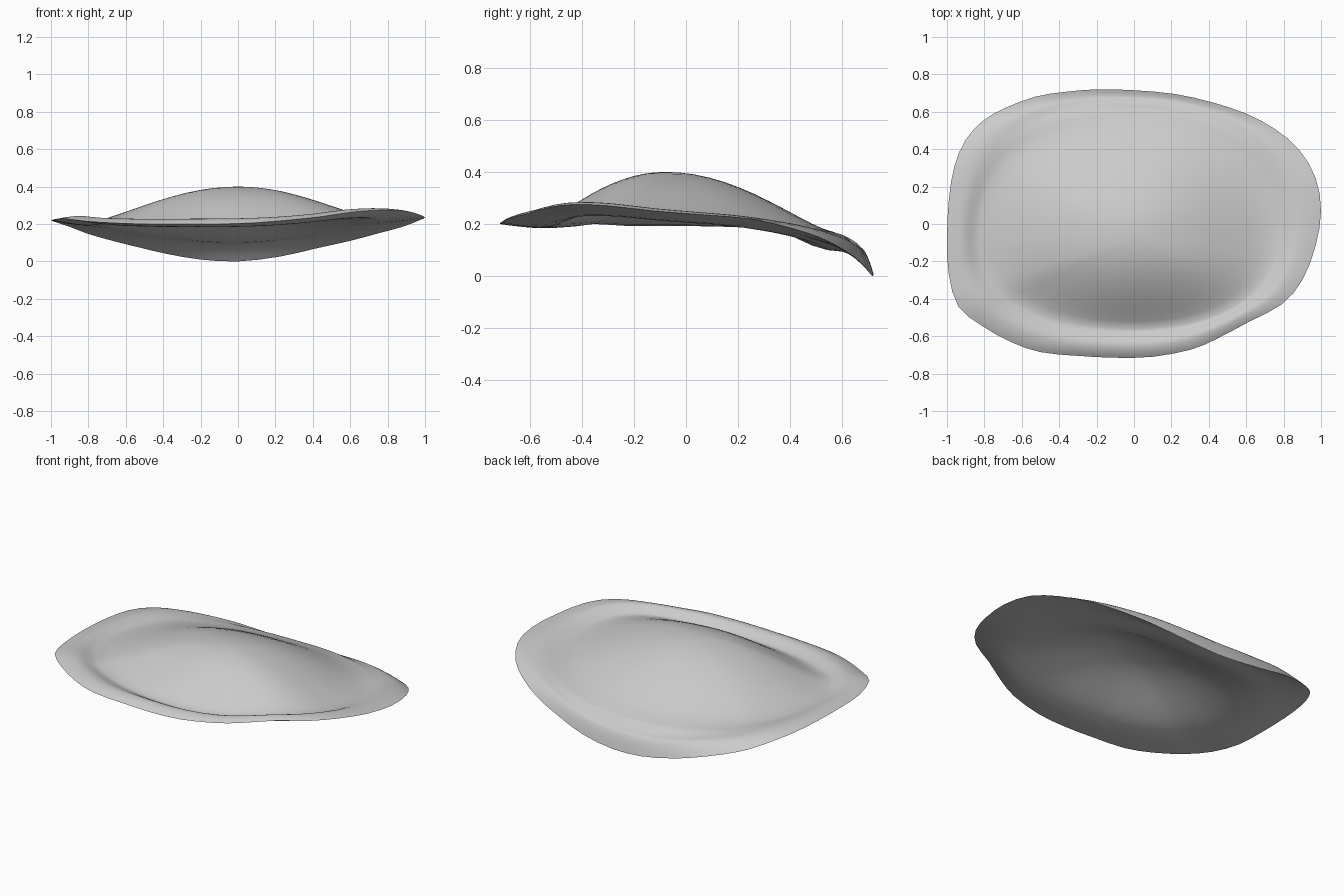
import bpy
import bmesh
import math

cube = bpy.data.objects.get("Cube")
if cube:
    bpy.data.objects.remove(cube, do_unlink=True)

# Rim outline, counter-clockwise from the left side, with the height of the edge
RIM = [
    (1, .07, .235), (.97, .25, .22), (.88, .4, .185), (.75, .51, .15), (.6, .59, .11),
    (.42, .65, .07), (.22, .695, .025), (0, .715, 0), (-.2, .72, .01), (-.38, .705, .04),
    (-.53, .68, .075), (-.69, .62, .115), (-.81, .55, .15), (-.9, .45, .185),
    (-.96, .31, .205), (-.99, .13, .215), (-1, -.08, .22), (-.99, -.27, .22),
    (-.94, -.44, .23), (-.82, -.54, .215), (-.66, -.63, .205), (-.5, -.685, .2),
    (-.3, -.705, .2), (-.1, -.715, .2), (.1, -.71, .207), (.31, -.67, .225),
    (.45, -.61, .24), (.62, -.52, .265), (.79, -.43, .275), (.9, -.3, .27), (.97, -.12, .25),
]
PEAK_Y = -.08
PEAK_Z = .4
HOLLOW_Z = .37
DOME_RINGS = 12
LIP_RINGS = 5


def make_material(name, color):
    material = bpy.data.materials.new(name)
    material.use_nodes = True
    material.diffuse_color = color
    material.node_tree.nodes["Principled BSDF"].inputs["Base Color"].default_value = color
    return material


def refine(points):
    """Add a smooth midpoint between each pair of points of a closed loop."""
    result = []
    count = len(points)
    for i in range(count):
        a, b, c, d = (points[(i + k) % count] for k in (-1, 0, 1, 2))
        result.append(b)
        result.append(tuple((9 * (q + r) - p - s) / 16 for p, q, r, s in zip(a, b, c, d)))
    return result


def groove_radius(ux, uy):
    """Radius of the rounded oval groove around the dome."""
    width = .75 if ux > 0 else .83
    depth = .68 if uy > 0 else .48
    return (abs(ux / width) ** 2.2 + abs(uy / depth) ** 2.2) ** (-1 / 2.2)


def spoke_profiles(x, y, edge):
    """Distance and height pairs from centre to rim, for the top and the underside."""
    reach = math.hypot(x, y - PEAK_Y)
    ux, uy = x / reach, (y - PEAK_Y) / reach
    front = ((1 - uy) / 2) ** 2
    droop = .22 - edge
    valley = edge - .012 - .01 * front + droop * (.77 if droop > 0 else .3)
    crest = edge + .01 + .01 * front + droop * (.45 if droop > 0 else .1)
    low = valley - .015 + .01 * front - max(0, droop) * .22
    valley_t = min(.86, groove_radius(ux, uy) / reach)
    crest_t = valley_t + (1 - valley_t) * .55
    power = 1.6 + .12 * uy - .25 * uy * uy

    top, under = [], []
    # Dome falling to the groove, with the hollow beneath it
    for i in range(1, DOME_RINGS + 1):
        s = i / DOME_RINGS
        top.append((s * valley_t, valley + (PEAK_Z - valley) * (1 - s * s) ** power))
        under.append((s * valley_t, low + (HOLLOW_Z - low) * (1 - s * s) ** 2.1))
    # Groove rising to the lip crest
    for i in range(1, LIP_RINGS + 1):
        s = i / LIP_RINGS
        blend = s * s * (3 - 2 * s)
        top.append((valley_t + (crest_t - valley_t) * s, valley + (crest - valley) * blend))
    # Lip curling down to the edge
    for i in range(1, LIP_RINGS + 1):
        s = i / LIP_RINGS
        top.append((crest_t + (1 - crest_t) * s, crest + (edge - crest) * s ** 2))
    # Underside bending gently out to the same edge
    for i in range(1, LIP_RINGS):
        s = i / LIP_RINGS
        under.append((valley_t + (1 - valley_t) * s, low + (edge - low) * s ** 1.5))
    return top, under


def make_spoke(bm, x, y, profile):
    return [bm.verts.new((x * t, PEAK_Y + (y - PEAK_Y) * t, z)) for t, z in profile]


def skin(bm, hub, spokes):
    """Fill between neighbouring spokes around a hub."""
    for spoke, following in zip(spokes, spokes[1:] + spokes[:1]):
        bm.faces.new((hub, spoke[0], following[0]))
        for i in range(len(spoke) - 1):
            bm.faces.new((spoke[i], spoke[i + 1], following[i + 1], following[i]))


# Closed domed shell, with top and underside sharing the rim
bm = bmesh.new()
top_spokes, under_spokes = [], []
for x, y, edge in refine(RIM):
    top, under = spoke_profiles(x, y, edge)
    top_spoke = make_spoke(bm, x, y, top)
    top_spokes.append(top_spoke)
    under_spokes.append(make_spoke(bm, x, y, under) + top_spoke[-1:])
skin(bm, bm.verts.new((0, PEAK_Y, PEAK_Z)), top_spokes)
skin(bm, bm.verts.new((0, PEAK_Y, HOLLOW_Z)), under_spokes[::-1])
bmesh.ops.recalc_face_normals(bm, faces=bm.faces)

mesh = bpy.data.meshes.new("domed_shell")
bm.to_mesh(mesh)
bm.free()
mesh.materials.append(make_material("light grey", (.6, .6, .6, 1)))
shell = bpy.data.objects.new("domed_shell", mesh)
bpy.context.collection.objects.link(shell)
bpy.context.view_layer.objects.active = shell
shell.select_set(True)
bpy.ops.object.shade_smooth_by_angle(angle=math.radians(60))
